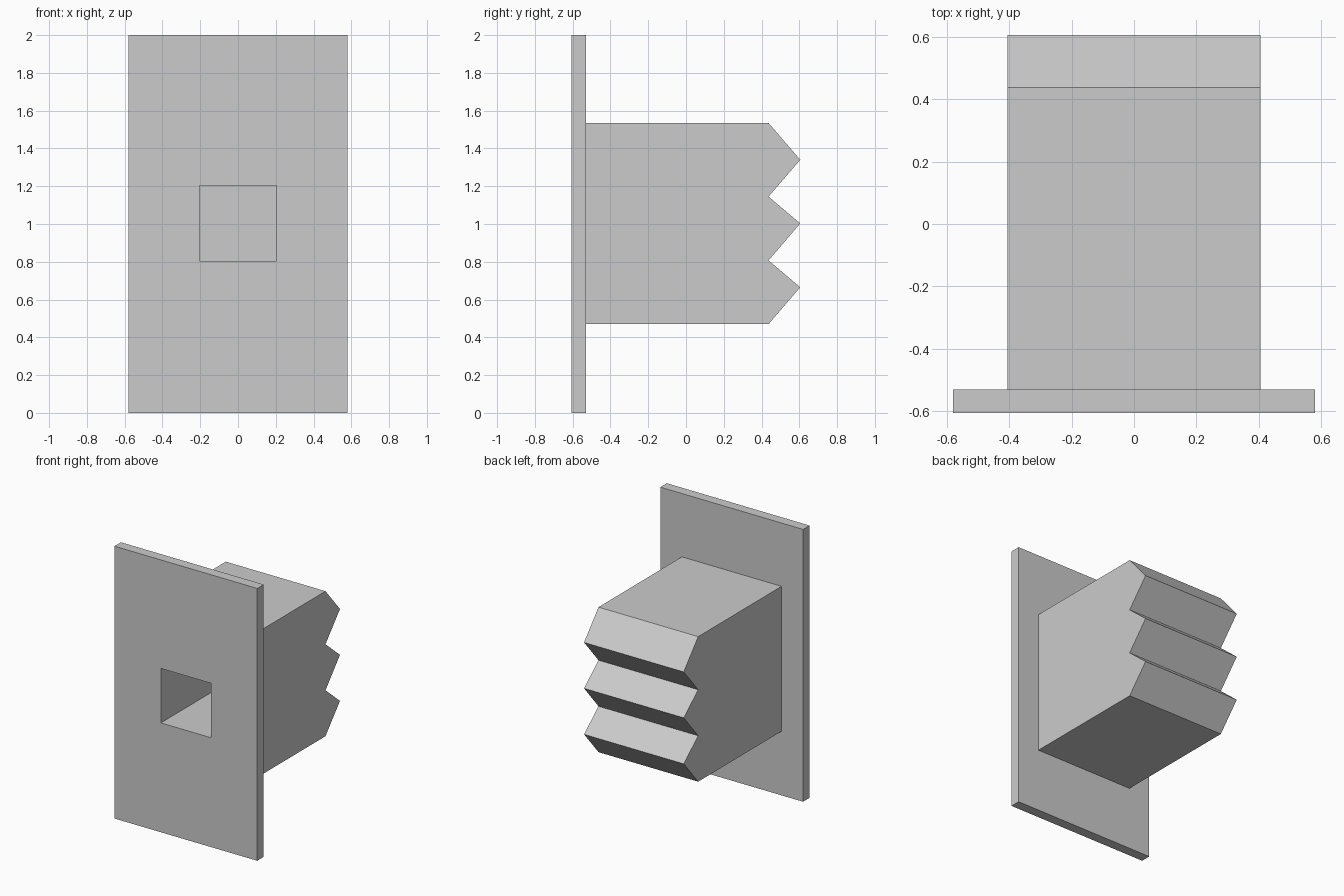
import bpy, bmesh
from mathutils import Vector

cube = bpy.data.objects.get("Cube")
if cube:
    bpy.data.objects.remove(cube, do_unlink=True)

# Single grey finish
grey = bpy.data.materials.new("light_grey")
grey.use_nodes = True
colour = (0.6, 0.6, 0.6, 1)
grey.diffuse_color = colour
grey.node_tree.nodes["Principled BSDF"].inputs["Base Color"].default_value = colour


def extrude_profile(name, profile, half_width):
    """Solid made by sweeping a (y, z) outline across x."""
    bm = bmesh.new()
    face = bm.faces.new([bm.verts.new((-half_width, y, z)) for y, z in profile])
    swept = bmesh.ops.extrude_face_region(bm, geom=[face])["geom"]
    bmesh.ops.translate(bm, vec=Vector((2 * half_width, 0, 0)),
                        verts=[v for v in swept if isinstance(v, bmesh.types.BMVert)])
    bmesh.ops.recalc_face_normals(bm, faces=bm.faces[:])
    mesh = bpy.data.meshes.new(name)
    bm.to_mesh(mesh)
    bm.free()
    mesh.materials.append(grey)
    obj = bpy.data.objects.new(name, mesh)
    bpy.context.collection.objects.link(obj)
    return obj


def rectangle(y0, y1, z0, z1):
    return [(y0, z0), (y1, z0), (y1, z1), (y0, z1)]


FRONT, PLATE_BACK, VALLEY, PEAK = -0.605, -0.53, 0.437, 0.605

# Face plate
plate = extrude_profile("face_plate", rectangle(FRONT, PLATE_BACK, 0, 2), 0.58)

# Block with three sideways ridges along its back
ridge_heights = [0.47, 0.665, 0.807, 1.003, 1.145, 1.34, 1.535]
outline = [(PLATE_BACK, ridge_heights[0])]
outline += [(PEAK if i % 2 else VALLEY, z) for i, z in enumerate(ridge_heights)]
outline.append((PLATE_BACK, ridge_heights[-1]))
block = extrude_profile("ridged_block", outline, 0.405)

# Square socket through the plate and into the block
cutter = extrude_profile("socket_cutter", rectangle(FRONT - 0.1, 0.2, 0.803, 1.203), 0.203)
cutter.hide_render = True
for part in (plate, block):
    cut = part.modifiers.new("socket", 'BOOLEAN')
    cut.operation = 'DIFFERENCE'
    cut.solver = 'EXACT'
    cut.object = cutter
    bpy.context.view_layer.objects.active = part
    bpy.ops.object.modifier_apply(modifier=cut.name)
bpy.data.objects.remove(cutter, do_unlink=True)
